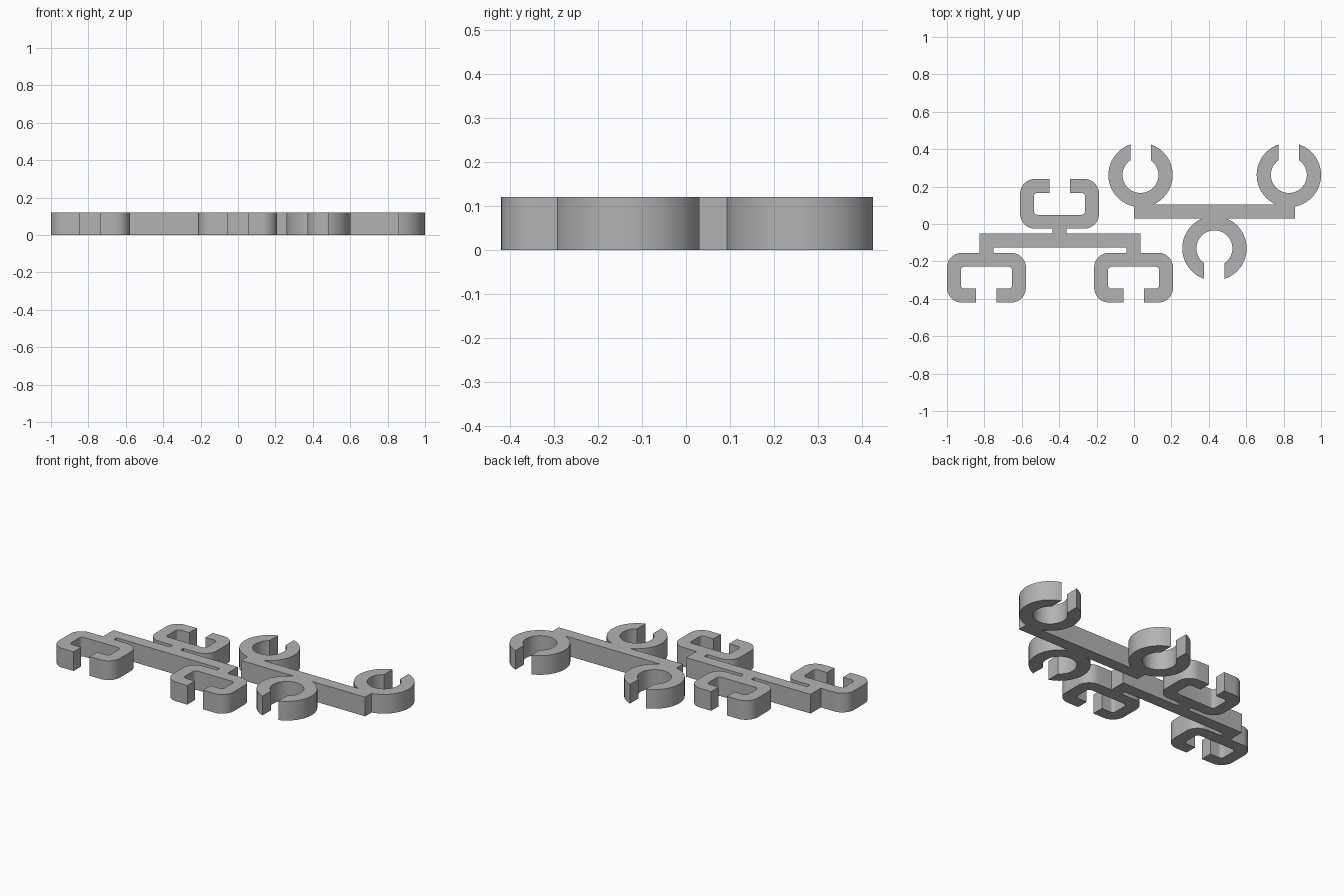
import bpy, bmesh
from math import sin, cos, asin, pi

default = bpy.data.objects.get("Cube")
if default:
    bpy.data.objects.remove(default)

HEIGHT = 0.12
GAP = 0.055          # half width of every clip mouth

grey = bpy.data.materials.new("plain grey")
grey.use_nodes = True
colour = (0.45, 0.45, 0.45, 1)
grey.diffuse_color = colour
grey.node_tree.nodes["Principled BSDF"].inputs["Base Color"].default_value = colour


def prism(name, outline):
    """Extrude a flat outline up from the ground."""
    bm = bmesh.new()
    face = bm.faces.new([bm.verts.new((x, y, 0)) for x, y in outline])
    lifted = bmesh.ops.extrude_face_region(bm, geom=[face])["geom"]
    bmesh.ops.translate(bm, vec=(0, 0, HEIGHT),
                        verts=[v for v in lifted if isinstance(v, bmesh.types.BMVert)])
    bmesh.ops.recalc_face_normals(bm, faces=bm.faces)
    mesh = bpy.data.meshes.new(name)
    bm.to_mesh(mesh)
    bm.free()
    mesh.materials.append(grey)
    obj = bpy.data.objects.new(name, mesh)
    bpy.context.collection.objects.link(obj)
    return obj


def box(name, x0, x1, y0, y1):
    return prism(name, [(x0, y0), (x1, y0), (x1, y1), (x0, y1)])


def arc(cx, cy, r, start, end, steps):
    return [(cx + r * cos(start + (end - start) * i / steps),
             cy + r * sin(start + (end - start) * i / steps)) for i in range(steps + 1)]


def place(points, x, y, facing):
    return [(x + px, y + py * facing) for px, py in points]


def round_clip(x, y, facing):
    """Open ring with a parallel-sided mouth."""
    outer, inner = 0.172, 0.096
    a, b = asin(GAP / outer), asin(GAP / inner)
    points = arc(0, 0, outer, pi / 2 + a, 2.5 * pi - a, 64)
    points += arc(0, 0, inner, 2.5 * pi - b, pi / 2 + b, 64)
    return prism("round_clip", place(points, x, y, facing))


def corner_run(w, top, bottom, r, steps):
    """Right half of a rounded rectangle, from the mouth down to the base."""
    return ([(GAP, top)] + arc(w - r, top - r, r, pi / 2, 0, steps)
            + arc(w - r, bottom + r, r, 0, -pi / 2, steps))


def square_clip(x, y, facing):
    """Open rounded rectangle, its base at y."""
    w, h, t = 0.211, 0.266, 0.074
    outer = corner_run(w, h, 0, 0.08, 12)
    inner = corner_run(w - t, h - t, t, 0.02, 5)
    mirror = lambda pts: [(-px, py) for px, py in pts]
    points = outer + mirror(outer[::-1]) + mirror(inner) + inner[::-1]
    return prism("square_clip", place(points, x, y, facing))


def fuse(base, parts):
    """Union the parts into one solid with smooth curved walls."""
    bpy.context.view_layer.objects.active = base
    for part in parts:
        mod = base.modifiers.new("union", "BOOLEAN")
        mod.operation = "UNION"
        mod.solver = "EXACT"
        mod.object = part
        bpy.ops.object.modifier_apply(modifier=mod.name)
        bpy.data.objects.remove(part)
    bpy.ops.object.select_all(action="DESELECT")
    base.select_set(True)
    bpy.ops.object.shade_smooth_by_angle(angle=pi / 6)


# Bar with three round clips
fuse(box("round_clip_bar", 0, 0.86, 0.03, 0.103),
     [round_clip(0.035, 0.262, 1), round_clip(0.828, 0.262, 1),
      round_clip(0.43, -0.13, -1)])

# Bar with three square clips, each on a short stem
square_parts = []
for x, base_y, facing in ((-0.789, -0.154, -1), (-0.002, -0.154, -1), (-0.398, -0.025, 1)):
    square_parts.append(square_clip(x, base_y, facing))
    low, high = sorted((base_y + 0.02 * facing, -0.09))
    square_parts.append(box("stem", x - 0.037, x + 0.037, low, high))
fuse(box("square_clip_bar", -0.826, 0.035, -0.126, -0.052), square_parts)
